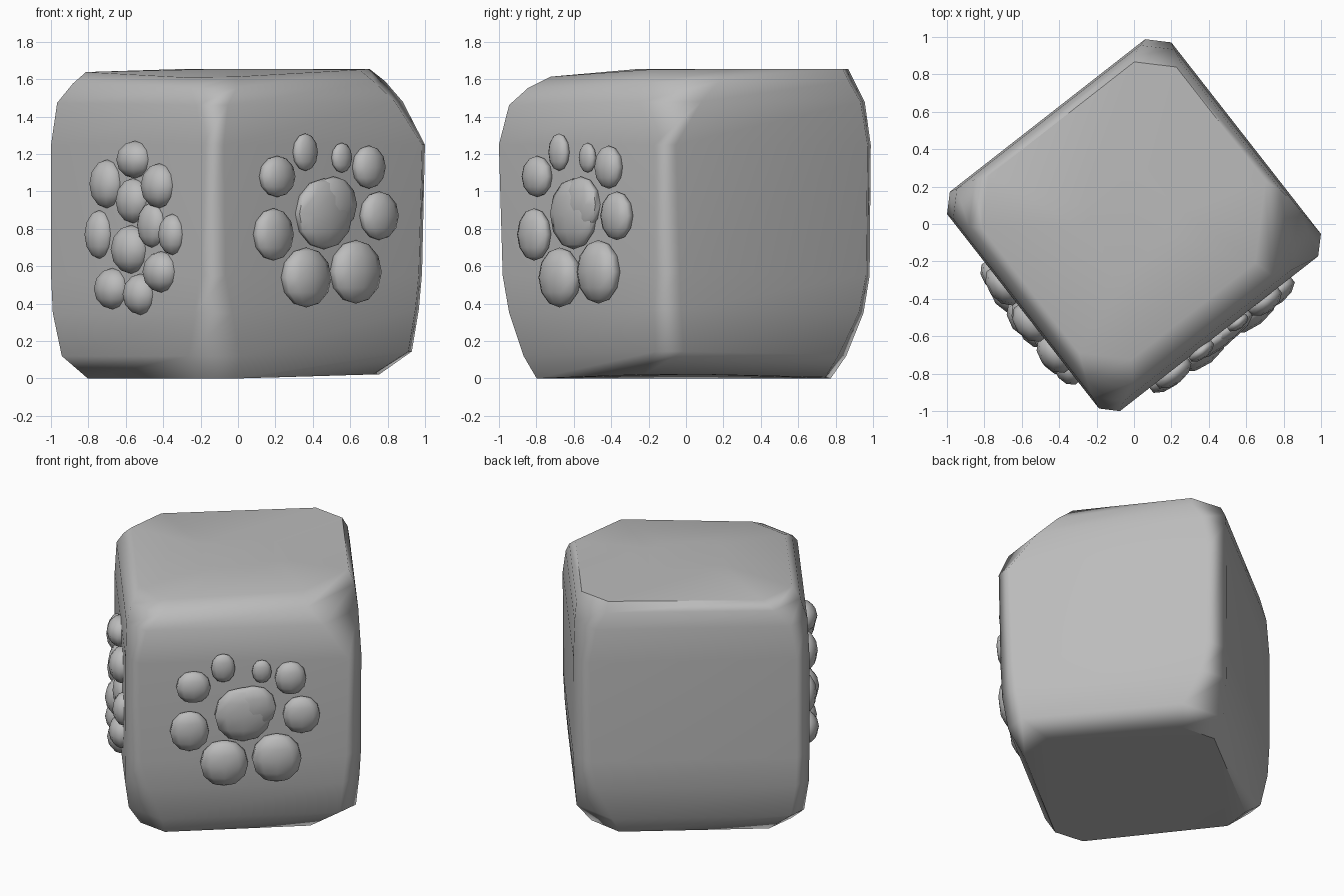
import bpy, bmesh, math
from mathutils import Vector, Matrix

if "Cube" in bpy.data.objects:
    bpy.data.objects.remove(bpy.data.objects["Cube"], do_unlink=True)

stone = bpy.data.materials.new("stone_grey")
stone.use_nodes = True
GREY = (0.5, 0.5, 0.5, 1)
stone.diffuse_color = GREY
stone.node_tree.nodes["Principled BSDF"].inputs["Base Color"].default_value = GREY

TURN = Matrix.Rotation(math.radians(38), 4, "Z")
U, V = TURN @ Vector((1, 0, 0)), TURN @ Vector((0, 1, 0))
HALF_U, HALF_V = 0.755, 0.742


def finish(name, bm, angle):
    bmesh.ops.recalc_face_normals(bm, faces=bm.faces)
    mesh = bpy.data.meshes.new(name)
    bm.to_mesh(mesh)
    bm.free()
    mesh.materials.append(stone)
    obj = bpy.data.objects.new(name, mesh)
    bpy.context.collection.objects.link(obj)
    bpy.ops.object.select_all(action="DESELECT")
    obj.select_set(True)
    bpy.context.view_layer.objects.active = obj
    bpy.ops.object.shade_smooth_by_angle(angle=math.radians(angle))
    return obj


# Worn block: height, side insets (u-, u+, v-, v+), corner cuts (left, front, right, back)
LEVELS = [
    (0.00, (.105, .125, .12, .12), (.15, .15, .20, .17)),
    (0.12, (.03, .03, .05, .05), (.09, .20, .11, .22)),
    (0.35, (.00, .01, .015, .01), (.09, .15, .11, .14)),
    (0.55, (.00, .00, .01, .00), (.085, .10, .10, .11)),
    (1.25, (.00, .00, .00, .00), (.085, .08, .085, .10)),
    (1.48, (.01, .01, .03, .01), (.115, .12, .235, .13)),
    (1.59, (.05, .025, .08, .03), (.18, .18, .32, .18)),
    (1.655, (.10, .06, .18, .06), (.20, .20, .31, .16)),
]
SIGNS = [(-1, 1), (-1, -1), (1, -1), (1, 1)]


def ring(z, inset, cuts):
    points = []
    for i, ((su, sv), cut) in enumerate(zip(SIGNS, cuts)):
        cu = su * (HALF_U - inset[su > 0])
        cv = sv * (HALF_V - inset[2 + (sv > 0)])
        pair = [U * cu + V * (cv - sv * cut), U * (cu - su * cut) + V * cv]
        # Keep the points in one winding order around the block
        for p in (pair if su * sv > 0 else pair[::-1]):
            # The top sags toward the front and one side, the base lifts a little
            sag = 0.07 * max(0, -p.y - 0.15) + 0.02 * max(0, -p.x)
            p.z = z - sag * max(0, (z - 1.4) / 0.25)
            p.z += 0.03 * max(0, p.x) * max(0, 1 - z)
            points.append(p)
    return points


bm = bmesh.new()
rings = [ring(*level) for level in LEVELS]
middle = Vector((0, 0, 1.655))
rings.append([middle.lerp(Vector((p.x, p.y, 1.655)), 0.35) for p in rings[-1]])
loops = [[bm.verts.new(p) for p in points] for points in rings]
count = len(loops[0])
for low, high in zip(loops, loops[1:]):
    for i in range(count):
        j = (i + 1) % count
        bm.faces.new((low[i], low[j], high[j], high[i]))
bm.faces.new(loops[0])
bm.faces.new(loops[-1])
block = finish("worn_block", bm, 52)
soften = block.modifiers.new("flat_sides", "WEIGHTED_NORMAL")
soften.keep_sharp = True


# Raised pads: each is x, z, half width, half height, depth on one carved side
def pads(name, origin, along, out, items):
    for n, (x, z, w, h, d) in enumerate(items, 1):
        centre = origin + along * ((x - origin.x) / along.x)
        centre.z = z
        bm = bmesh.new()
        bmesh.ops.create_uvsphere(bm, u_segments=10, v_segments=6, radius=1)
        frame = Matrix((along, out, Vector((0, 0, 1)))).transposed().to_4x4()
        bm.transform(Matrix.Translation(centre) @ frame @ Matrix.Diagonal((w, d, h, 1)))
        finish(f"{name}_{n}", bm, 60)


pads("paw_pad", -V * (HALF_V + 0.015), U, -V, [
    (.21, 1.08, .115, .11, .06), (.36, 1.21, .08, .10, .04), (.555, 1.18, .065, .08, .035),
    (.70, 1.13, .105, .115, .06), (.755, .87, .125, .13, .06), (.63, .57, .165, .17, .08),
    (.365, .54, .16, .16, .08), (.19, .77, .13, .14, .06), (.46, .88, .19, .19, .06),
    (.51, .93, .155, .15, .055),
])
pads("flower_petal", -U * HALF_U, V, -U, [
    (-.55, 1.17, .12, .10, .09), (-.70, 1.04, .12, .13, .08), (-.42, 1.03, .12, .12, .09),
    (-.74, .77, .10, .13, .07), (-.35, .77, .09, .11, .07), (-.67, .48, .12, .11, .09),
    (-.41, .57, .12, .11, .09), (-.52, .45, .11, .11, .09), (-.56, .95, .12, .12, .08),
    (-.57, .69, .13, .13, .10), (-.46, .82, .11, .12, .06),
])
